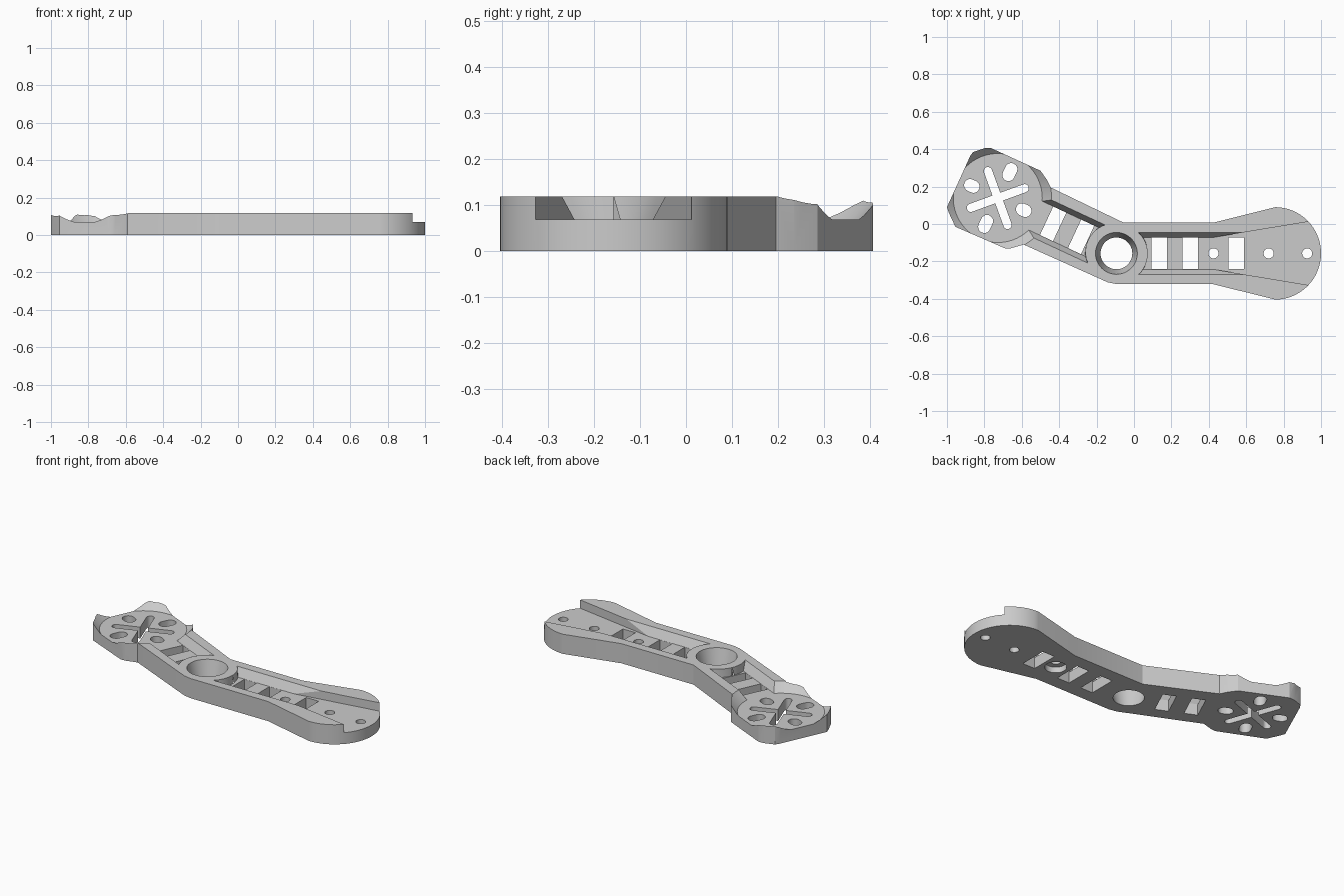
import bpy, bmesh, math
from mathutils import Vector, Matrix

old = bpy.data.objects.get("Cube")
if old:
    bpy.data.objects.remove(old)

TOP, FLOOR = 0.118, 0.068
HUB = Vector((-0.094, -0.157, 0))
LEFT = math.radians(155)          # direction of the mount arm
MOUNT = HUB + 0.70 * Vector((math.cos(LEFT), math.sin(LEFT), 0))


def loft(name, low, high, z0, z1, place=Matrix()):
    """Solid between two matching outlines."""
    bm = bmesh.new()
    a = [bm.verts.new((x, y, z0)) for x, y in low]
    b = [bm.verts.new((x, y, z1)) for x, y in high]
    bm.faces.new(a)
    bm.faces.new(b)
    for i in range(len(a)):
        j = (i + 1) % len(a)
        bm.faces.new((a[i], a[j], b[j], b[i]))
    bmesh.ops.recalc_face_normals(bm, faces=bm.faces)
    bm.transform(place)
    mesh = bpy.data.meshes.new(name)
    bm.to_mesh(mesh)
    bm.free()
    ob = bpy.data.objects.new(name, mesh)
    bpy.context.collection.objects.link(ob)
    return ob


def circle(r, n=48):
    return [(r * math.cos(math.tau * i / n), r * math.sin(math.tau * i / n)) for i in range(n)]


def capsule(length, width, n=10):
    r, h = width / 2, (length - width) / 2
    pts = []
    for side in (0, 1):
        for i in range(n + 1):
            t = -math.pi / 2 + math.pi * (i / n + side)
            pts.append(((h if side == 0 else -h) + r * math.cos(t), r * math.sin(t)))
    return pts


def box(x0, x1, half):
    return [(x0, -half), (x1, -half), (x1, half), (x0, half)]


def at(origin, angle=0.0, x=0.0):
    return Matrix.Translation(origin) @ Matrix.Rotation(angle, 4, 'Z') @ Matrix.Translation((x, 0, 0))


# Arm body: mount plate, bent arm and rounded paddle
outline = [(-1.0, 0.09), (-0.99, 0.06), (-0.955, -0.015), (-0.69, -0.13), (-0.66, -0.13),
           (-0.59, -0.11), (-0.14, -0.312), (-0.09, -0.322), (0.425, -0.322)]
for i in range(33):
    t = math.radians(-90 + 180 * i / 32)
    outline.append((0.755 + 0.245 * math.cos(t), -0.157 + 0.247 * math.sin(t)))
outline += [(0.425, 0.007), (-0.055, 0.007), (-0.445, 0.195), (-0.465, 0.235), (-0.5, 0.285),
            (-0.765, 0.406), (-0.80, 0.405), (-0.86, 0.385), (-0.875, 0.365)]
body = loft("arm_body", outline, outline, 0, TOP)

cutters = []


def cut(low, high=None, z0=-0.05, z1=0.2, place=Matrix()):
    cutters.append(loft("cutter", low, high or low, z0, z1, place))


def trench(half, end, n=12):
    """Channel plan with an end that follows the hub."""
    pts = [(end, half), (end, -half)]
    for i in range(n + 1):
        v = -half + 2 * half * i / n
        pts.insert(2 + i, (math.sqrt(0.167 ** 2 - v * v), v))
    return pts


# Sloped channels in both arms
for angle, end in ((0, 0.72), (LEFT, 0.6)):
    cut(trench(0.085, end), trench(0.139, end), FLOOR, 0.168, at(HUB, angle))

# Flared channel through the paddle
cut([(0.51, -0.084), (1.2, -0.198), (1.2, 0.198), (0.51, 0.084)], None, FLOOR, 0.2, at(HUB))

# Conical recess over the mount plate
cut(circle(0.238, 72), circle(0.338, 72), FLOOR, FLOOR + 0.1, at(MOUNT))

# Tapered hub hole
cut(circle(0.078), circle(0.122), -0.03, 0.162, at(HUB))

# Windows in the channel floors
for x in (0.188, 0.354, 0.599):
    cut(box(x, x + 0.083, 0.084), place=at(HUB))
for x in (0.17, 0.335):
    cut(box(x, x + 0.077, 0.084), place=at(HUB, LEFT))

# Screw holes along the paddle, the first with a wide bore below
for x in (0.519, 0.814, 1.02):
    cut(circle(0.027, 24), place=at(HUB, 0, x))
cut(circle(0.06, 32), None, -0.05, 0.035, at(HUB, 0, 0.519))

# Mount plate slots and diagonal cross
for k in range(4):
    cut(capsule(0.085 if k % 2 == 0 else 0.10, 0.066), place=at(MOUNT, LEFT + k * math.pi / 2, 0.153))
for k in (1, 3):
    cut(capsule(0.35, 0.044), place=at(MOUNT, LEFT + k * math.pi / 4))

# Carve everything
bpy.context.view_layer.objects.active = body
for c in cutters:
    mod = body.modifiers.new("cut", 'BOOLEAN')
    mod.operation, mod.solver, mod.object = 'DIFFERENCE', 'EXACT', c
    bpy.ops.object.modifier_apply(modifier=mod.name)
    bpy.data.objects.remove(c)

# Material
grey = bpy.data.materials.new("plain_grey")
grey.use_nodes = True
colour = (0.6, 0.6, 0.6, 1)
grey.diffuse_color = colour
grey.node_tree.nodes["Principled BSDF"].inputs["Base Color"].default_value = colour
body.data.materials.clear()
body.data.materials.append(grey)

bpy.ops.object.select_all(action='DESELECT')
body.select_set(True)
bpy.ops.object.shade_smooth_by_angle(angle=math.radians(25))
